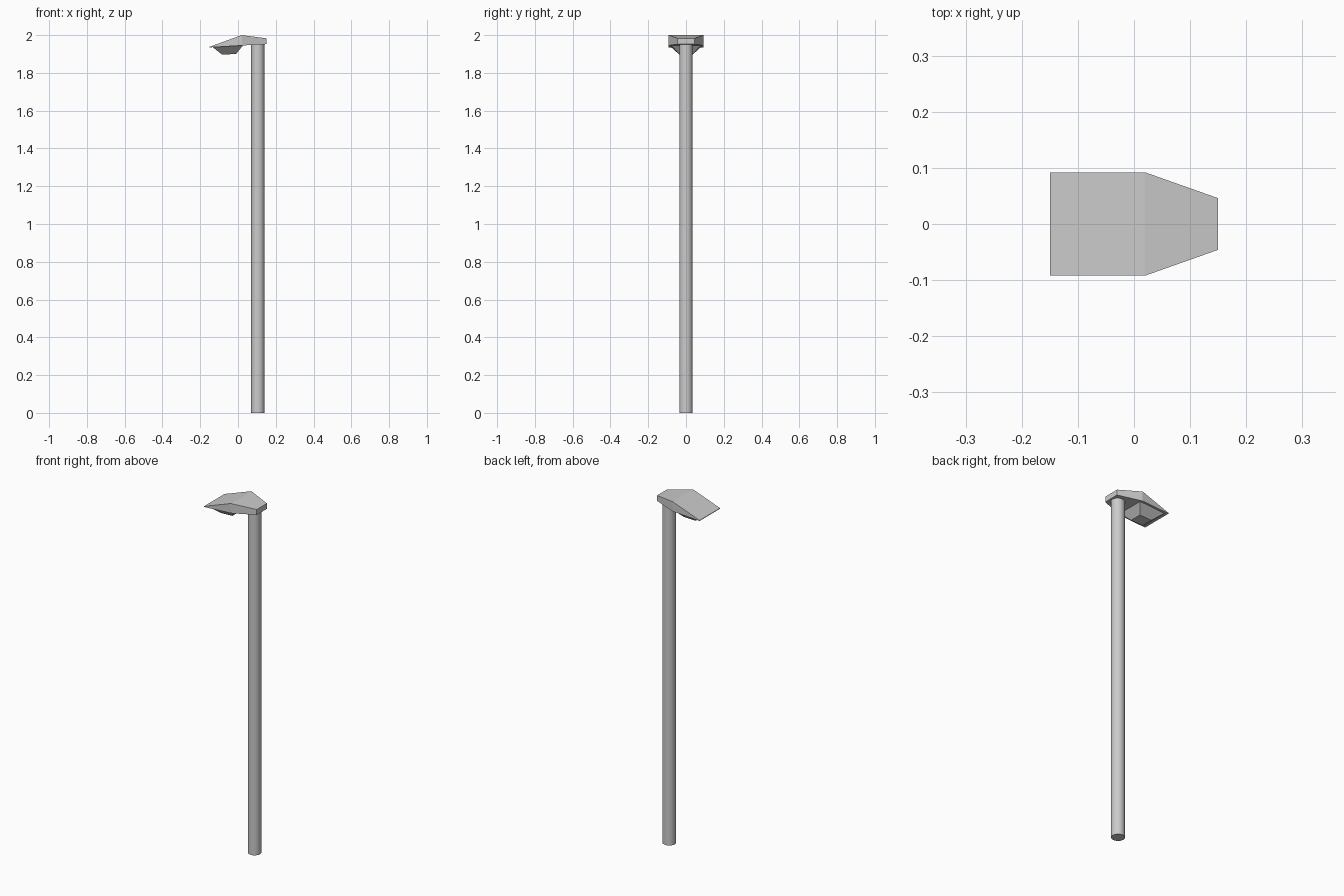
import bpy, math

if "Cube" in bpy.data.objects:
    bpy.data.objects.remove(bpy.data.objects["Cube"])


def mesh_object(name, verts, faces):
    me = bpy.data.meshes.new(name)
    me.from_pydata(verts, [], faces)
    ob = bpy.data.objects.new(name, me)
    bpy.context.collection.objects.link(ob)
    return ob


def loft(name, rings):
    # rings of four points, skinned and capped
    n = len(rings)
    verts = [p for r in rings for p in r]
    faces = [(3, 2, 1, 0), tuple(4 * (n - 1) + i for i in range(4))]
    for k in range(n - 1):
        for i in range(4):
            j = (i + 1) % 4
            faces.append((4 * k + i, 4 * k + j, 4 * k + 4 + j, 4 * k + 4 + i))
    ob = mesh_object(name, verts, faces)
    bpy.context.view_layer.objects.active = ob
    bpy.ops.object.mode_set(mode='EDIT')
    bpy.ops.mesh.select_all(action='SELECT')
    bpy.ops.mesh.remove_doubles(threshold=0.0005)
    bpy.ops.mesh.normals_make_consistent(inside=False)
    bpy.ops.object.mode_set(mode='OBJECT')
    return ob


# Round pole
bpy.ops.mesh.primitive_cylinder_add(vertices=24, radius=0.035, depth=1.953,
                                    location=(0.105, 0, 1.953 / 2))
bpy.context.object.name = "pole"
bpy.ops.object.shade_smooth_by_angle(angle=math.radians(40))

# Lamp housing: sections along x as (x, half width, bottom, top)
sections = [(-0.15, 0.092, 1.935, 1.9385),
            (0.02, 0.092, 1.945, 2.0),
            (0.15, 0.046, 1.952, 1.983)]
loft("lamp_housing", [[(x, -w, b), (x, w, b), (x, w, t), (x, -w, t)]
                      for x, w, b, t in sections])

# Faceted lens hanging under the housing: (x0, x1, half width, z0, z1)
levels = [(-0.135, 0.027, 0.08, 1.937, 1.946),
          (-0.085, -0.01, 0.035, 1.897, 1.90)]
loft("lamp_lens", [[(a, -w, za), (b, -w, zb), (b, w, zb), (a, w, za)]
                   for a, b, w, za, zb in levels])
